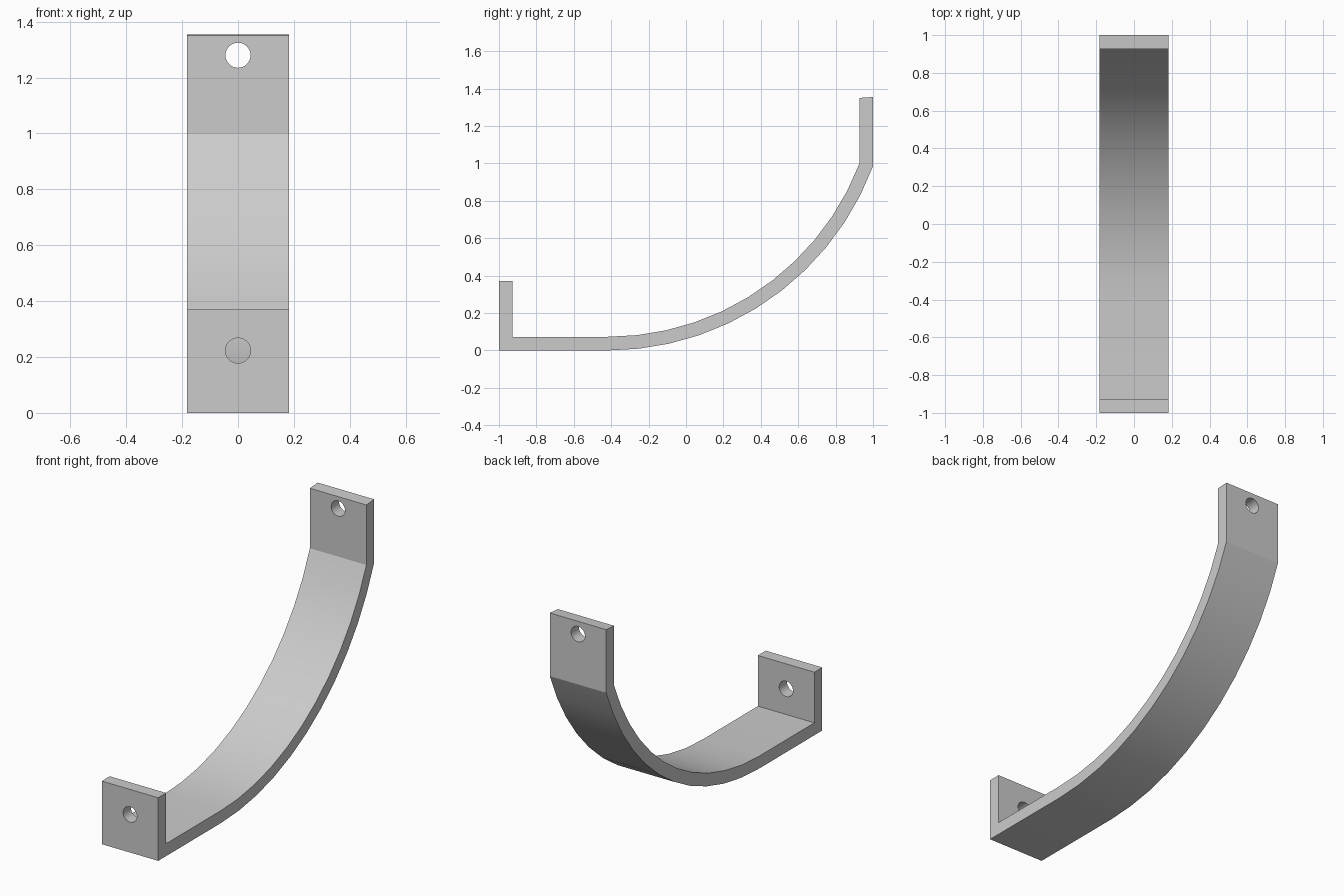
import bpy, bmesh, math

if "Cube" in bpy.data.objects:
    bpy.data.objects.remove(bpy.data.objects["Cube"])

HALF_WIDTH = 0.183
WALL = 0.073
RADIUS = 1.516      # outer radius of the bend
BEND_Y = -0.42      # where the flat base starts to curve
SEGMENTS = 11

grey = bpy.data.materials.new("plain grey")
grey.use_nodes = True
colour = (0.6, 0.6, 0.6, 1)
grey.diffuse_color = colour
grey.node_tree.nodes["Principled BSDF"].inputs["Base Color"].default_value = colour


def arc(radius, end_y):
    """Side-view arc from the flat base up to the rear tab."""
    end = math.asin((end_y - BEND_Y) / radius)
    return [(BEND_Y + radius * math.sin(end * i / SEGMENTS),
             RADIUS - radius * math.cos(end * i / SEGMENTS))
            for i in range(SEGMENTS + 1)]


# Side profile: outer edge up to the rear tab, then back along the inner edge
outer = [(-1, 0)] + arc(RADIUS, 1) + [(1, 1.355)]
inner = [(1 - WALL, 1.35)] + arc(RADIUS - WALL, 1 - WALL)[::-1]
inner += [(WALL - 1, WALL), (WALL - 1, 0.37), (-1, 0.37)]

# Bent strap, extruded across its width
bm = bmesh.new()
face = bm.faces.new([bm.verts.new((-HALF_WIDTH, y, z)) for y, z in outer + inner])
side = bmesh.ops.extrude_face_region(bm, geom=[face])["geom"]
bmesh.ops.translate(bm, vec=(2 * HALF_WIDTH, 0, 0),
                    verts=[v for v in side if isinstance(v, bmesh.types.BMVert)])
bmesh.ops.recalc_face_normals(bm, faces=bm.faces)
mesh = bpy.data.meshes.new("curved_bracket")
bm.to_mesh(mesh)
bm.free()
mesh.materials.append(grey)
bracket = bpy.data.objects.new("curved_bracket", mesh)
bpy.context.collection.objects.link(bracket)
bpy.context.view_layer.objects.active = bracket


def drill(name, y, z):
    """Cut a screw hole through a tab."""
    bpy.ops.mesh.primitive_cylinder_add(vertices=32, radius=0.045, depth=0.3,
                                        location=(0, y, z),
                                        rotation=(math.pi / 2, 0, 0))
    cutter = bpy.context.object
    cutter.name = name
    cutter.hide_render = True
    cutter.data.materials.append(grey)
    bpy.context.view_layer.objects.active = bracket
    cut = bracket.modifiers.new(name, "BOOLEAN")
    cut.operation = "DIFFERENCE"
    cut.solver = "EXACT"
    cut.object = cutter
    bpy.ops.object.modifier_apply(modifier=cut.name)
    bpy.data.objects.remove(cutter)


# Screw holes in the front and rear tabs
drill("front_hole", -1 + WALL / 2, 0.223)
drill("rear_hole", 1 - WALL / 2, 1.28)

# Smooth bend and hole walls, crisp corners
bpy.ops.object.select_all(action="DESELECT")
bracket.select_set(True)
bpy.context.view_layer.objects.active = bracket
bpy.ops.object.shade_smooth_by_angle(angle=math.radians(15))
